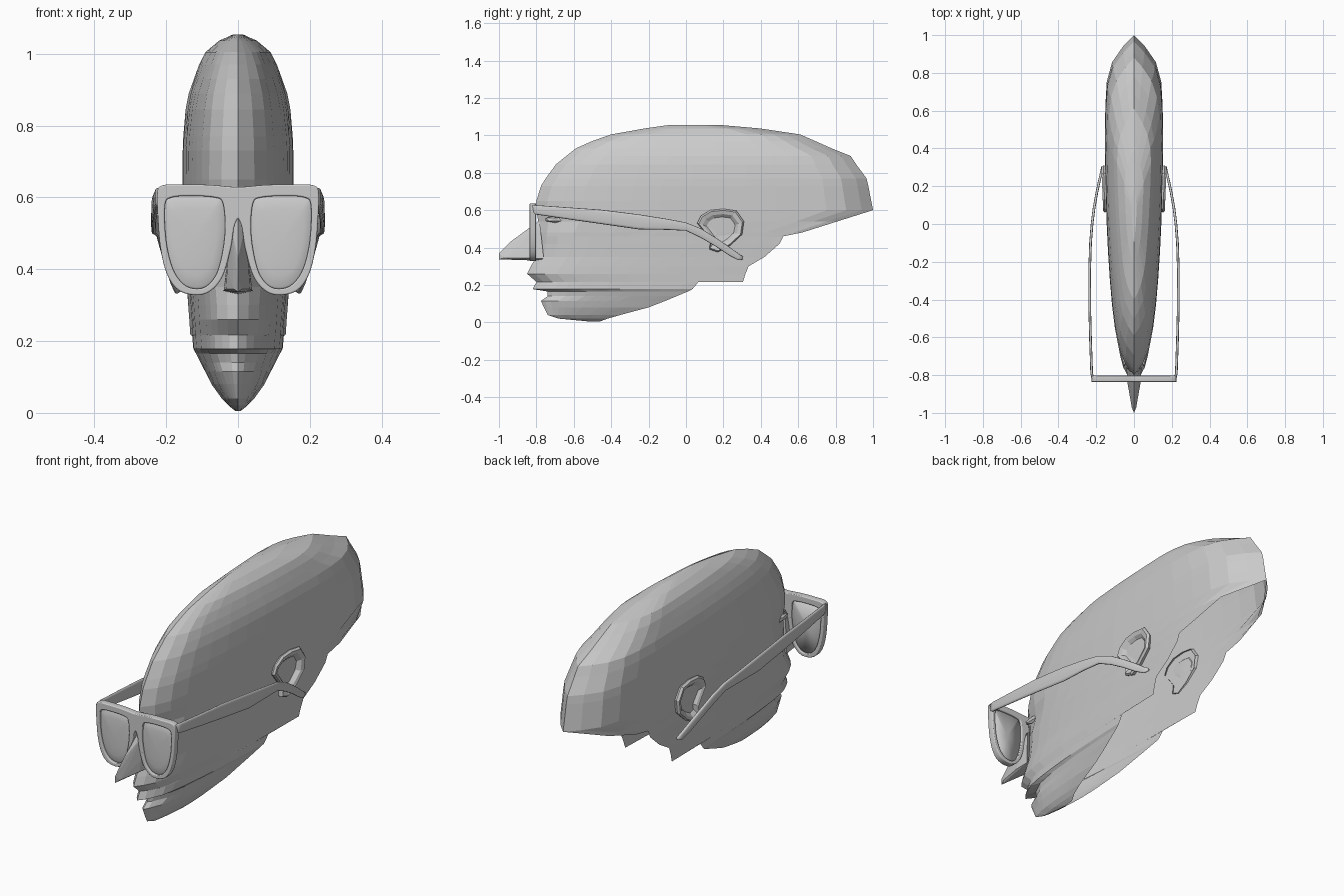
import bpy, bmesh, math
from mathutils import Vector

if "Cube" in bpy.data.objects:
    bpy.data.objects.remove(bpy.data.objects["Cube"])


def interp(table, v):
    if v <= table[0][0]:
        return table[0][1]
    for (a, p), (b, q) in zip(table, table[1:]):
        if v <= b:
            return p + (q - p) * (v - a) / (b - a)
    return table[-1][1]


def smooth_loop(pts, n=5):
    # closed Catmull-Rom loop through 2D points
    out, m = [], len(pts)
    for i in range(m):
        a, b, c, d = (Vector(pts[(i + k - 1) % m]) for k in range(4))
        for j in range(n):
            t = j / n
            out.append(0.5 * (2 * b + (c - a) * t + (2 * a - 5 * b + 4 * c - d) * t * t
                              + (3 * b - a - 3 * c + d) * t ** 3))
    return out


def loft(name, rows, closed=False, cap_start=False, cap_end=False, smooth=False):
    # skin rows of points, mirrored over x = 0
    bm = bmesh.new()
    vs = [[bm.verts.new(p) for p in r] for r in rows]
    n = len(rows[0])
    for a, b in zip(vs, vs[1:]):
        for i in range(n if closed else n - 1):
            j = (i + 1) % n
            bm.faces.new((a[i], a[j], b[j], b[i]))
    if cap_start:
        bm.faces.new(vs[0])
    if cap_end:
        bm.faces.new(vs[-1])
    bmesh.ops.remove_doubles(bm, verts=bm.verts, dist=0.0004)
    bmesh.ops.recalc_face_normals(bm, faces=bm.faces)
    return finish(name, bm, smooth)


def finish(name, bm, smooth=False):
    me = bpy.data.meshes.new(name)
    bm.to_mesh(me)
    bm.free()
    ob = bpy.data.objects.new(name, me)
    bpy.context.collection.objects.link(ob)
    for p in me.polygons:
        p.use_smooth = smooth
    mod = ob.modifiers.new("mirror", 'MIRROR')
    mod.merge_threshold = 0.0005
    return ob


# Head: open-bottomed shell from levels (z, front y, back y, width factor)
levels = [(.005, -.52, -.46, .15), (.02, -.68, -.42, .25), (.04, -.74, -.35, .38),
          (.08, -.76, -.20, .56), (.115, -.775, -.11, .66), (.14, -.74, -.05, .75),
          (.165, -.74, .01, .82), (.178, -.82, .035, .85), (.215, -.80, .065, .87),
          (.217, -.80, .305, .87), (.26, -.85, .318, .88), (.30, -.83, .335, .90),
          (.35, -.80, .42, .92), (.42, -.79, .50, .95), (.46, -.79, .52, .96),
          (.48, -.79, .62, .97), (.54, -.79, .81, .99), (.60, -.80, 1.0, 1),
          (.65, -.80, .99, 1), (.73, -.775, .975, 1), (.77, -.75, .965, .99),
          (.845, -.695, .91, .95), (.89, -.64, .88, .90), (.93, -.59, .78, .82),
          (.97, -.50, .69, .74), (1.005, -.40, .61, .64), (1.037, -.22, .395, .42),
          (1.054, -.10, .20, .15)]
front_w = [(0, 0), (.02, .022), (.1, .07), (.2, .095), (.4, .12), (.6, .135), (.8, .145), (1.2, .155)]
back_w = [(0, 0), (.05, .05), (.1, .09), (.15, .12), (.25, .145), (.4, .153), (.6, .155)]
rows = []
for z, f, e, w in levels:
    row = []
    for i in range(16):
        t = i / 15
        s = 0.4 * t + 0.6 * (0.5 - 0.5 * math.cos(math.pi * t))
        y = f + (e - f) * s
        d = y - f
        b = (e if z >= .6 else 1.0) - y
        x = w * min(interp(front_w, d), interp(back_w, b))
        # eye socket dent
        x *= 1 - .2 * math.exp(-((z - .55) / .04) ** 2 - ((d - .1) / .08) ** 2)
        row.append((x, y, z))
    rows.append(row)
loft("head", rows, cap_end=True)

# Nose: angular wedge
bm = bmesh.new()
for p in [(0, -.79, .54), (0, -.845, .49), (0, -.94, .43), (0, -1, .37), (0, -1, .337),
          (.012, -.97, .345), (.033, -.85, .345), (.03, -.83, .40), (.04, -.76, .34),
          (0, -.78, .33), (.02, -.78, .52)]:
    bm.verts.new(p)
bmesh.ops.convex_hull(bm, input=bm.verts)
inner = [f for f in bm.faces if all(abs(v.co.x) < 1e-6 for v in f.verts)]
bmesh.ops.delete(bm, geom=inner, context='FACES_ONLY')
finish("nose", bm)

# Eyes
bm = bmesh.new()
bmesh.ops.create_icosphere(bm, subdivisions=1, radius=1)
for v in bm.verts:
    v.co = Vector((.052 + v.co.x * .015, -.70 + v.co.y * .06, .55 + v.co.z * .018))
finish("eyes", bm)

# Ears: raised rim with a sunken middle
ear = [(.06, .53), (.08, .57), (.13, .60), (.20, .607), (.27, .597), (.31, .54), (.30, .47),
       (.235, .41), (.17, .375), (.125, .39), (.13, .44), (.10, .48)]
cy, cz = .185, .49
rows = []
for sc, x, flare in [(.92, .135, 0), (1, .158, .03), (.93, .168, .04), (.76, .162, .04), (.6, .146, 0), (.15, .143, 0)]:
    rows.append([(x + flare * (y - cy), cy + (y - cy) * sc, cz + (z - cz) * sc) for y, z in ear])
loft("ears", rows, closed=True, cap_end=True)

# Glasses front: filled outline with two lens holes
lens = [(.04, .59), (.065, .604), (.125, .608), (.185, .604), (.207, .58), (.204, .48), (.185, .40),
        (.155, .356), (.12, .342), (.085, .350), (.055, .388), (.037, .46), (.032, .53)]
half = [(0, .625), (.08, .631), (.16, .632), (.208, .630), (.221, .612), (.219, .54), (.212, .46),
        (.195, .39), (.165, .346), (.12, .332), (.08, .342), (.046, .383), (.024, .46), (.014, .52), (0, .545)]
outer = smooth_loop(half + [(-x, z) for x, z in half[-2:0:-1]])
hole = smooth_loop(lens)
cu = bpy.data.curves.new("glasses_frame", 'CURVE')
cu.dimensions = '2D'
cu.fill_mode = 'BOTH'
cu.extrude, cu.bevel_depth, cu.bevel_resolution = .013, .004, 2
for loop in (outer, hole[::-1], [Vector((-p.x, p.y)) for p in hole]):
    sp = cu.splines.new('POLY')
    sp.points.add(len(loop) - 1)
    for q, p in zip(sp.points, loop):
        q.co = (p.x, p.y, 0, 1)
    sp.use_cyclic_u = True
frame = bpy.data.objects.new("glasses_frame", cu)
frame.rotation_euler.x = math.pi / 2
frame.location.y = -.819
bpy.context.collection.objects.link(frame)
bpy.context.view_layer.objects.active = frame
frame.select_set(True)
bpy.ops.object.convert(target='MESH')
bpy.ops.object.shade_smooth_by_angle(angle=math.radians(40))

# Lenses: slightly domed plates
rows = []
for sc, y in [(.05, -.812), (1.02, -.812), (1.02, -.820), (.93, -.826), (.7, -.830), (.4, -.832), (.05, -.833)]:
    rows.append([(.122 + (p.x - .122) * sc, y, .48 + (p.y - .48) * sc) for p in hole])
loft("lenses", rows, closed=True, cap_start=True, cap_end=True, smooth=True)

# Temple arms: (x, y, z top, z bottom)
arm = [(.217, -.825, .628, .580), (.224, -.79, .626, .575), (.230, -.62, .614, .550), (.234, -.46, .603, .527),
       (.235, -.25, .577, .497), (.230, -.10, .553, .495), (.222, .0, .534, .490), (.212, .08, .502, .452),
       (.198, .16, .452, .405), (.183, .23, .405, .358), (.171, .28, .368, .332), (.166, .305, .352, .336)]
rows = []
for x, y, top, bot in arm:
    row = []
    for k in range(12):
        a = 2 * math.pi * k / 12
        c, s = math.cos(a), math.sin(a)
        row.append((x + .007 * math.copysign(abs(c) ** .6, c), y,
                    (top + bot) / 2 + (top - bot) / 2 * math.copysign(abs(s) ** .6, s)))
    rows.append(row)
loft("temple_arms", rows, closed=True, cap_start=True, cap_end=True, smooth=True)
